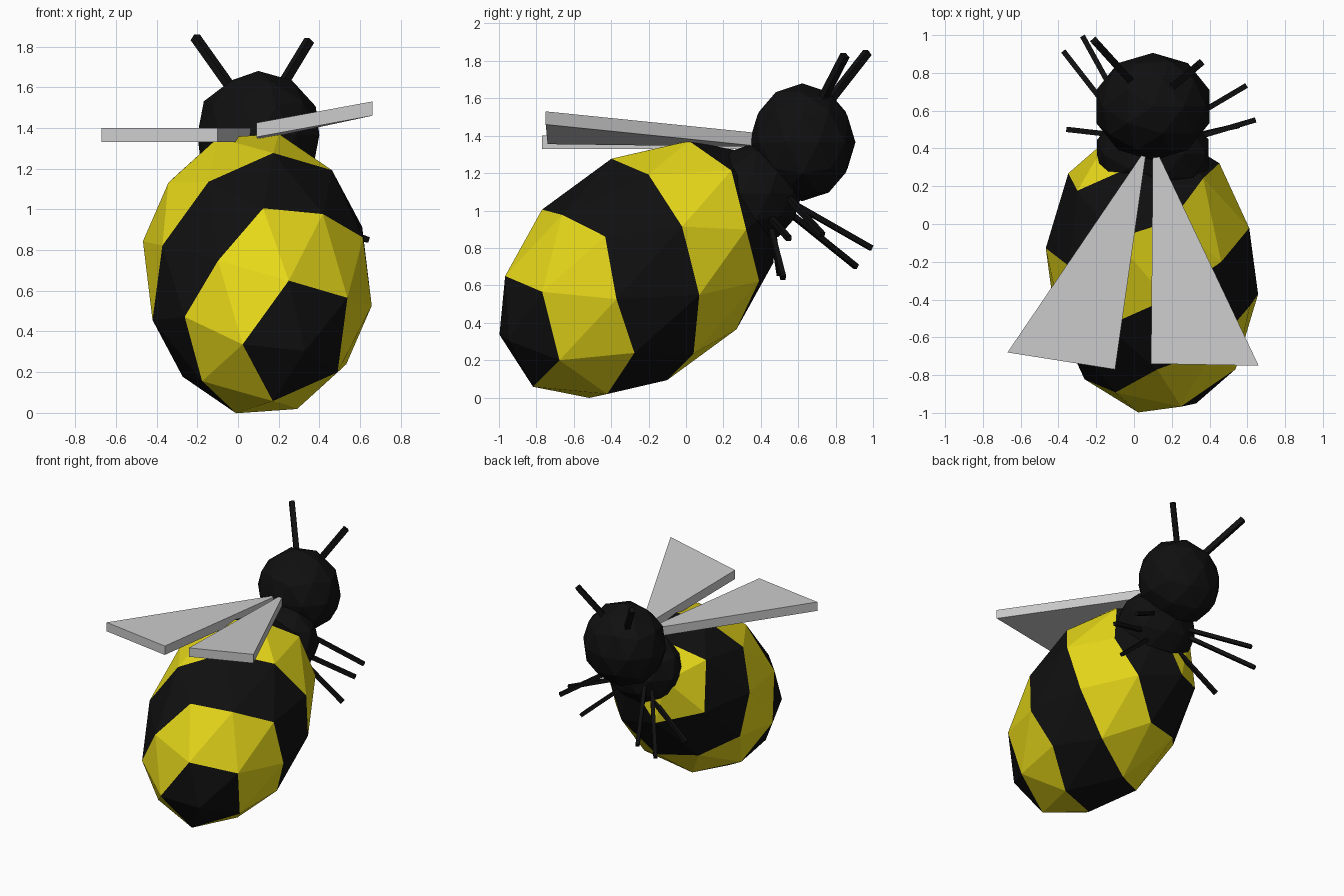
import bpy, bmesh
from mathutils import Matrix, Vector

if "Cube" in bpy.data.objects:
    bpy.data.objects.remove(bpy.data.objects["Cube"])


def material(name, rgb):
    m = bpy.data.materials.new(name)
    m.diffuse_color = (*rgb, 1)
    m.use_nodes = True
    m.node_tree.nodes["Principled BSDF"].inputs["Base Color"].default_value = m.diffuse_color
    return m


BLACK = material("black", (0.005, 0.005, 0.005))
YELLOW = material("yellow", (0.8, 0.69, 0.01))


def make_object(name, bm, mats=()):
    mesh = bpy.data.meshes.new(name)
    bm.normal_update()
    bm.to_mesh(mesh)
    bm.free()
    for m in mats:
        mesh.materials.append(m)
    ob = bpy.data.objects.new(name, mesh)
    bpy.context.collection.objects.link(ob)
    return ob


def ball(name, centre, radii):
    bm = bmesh.new()
    bmesh.ops.create_icosphere(bm, subdivisions=2, radius=1,
                               matrix=Matrix.LocRotScale(centre, None, radii))
    make_object(name, bm, [BLACK])


def stick(name, start, end, width):
    a, b = Vector(start), Vector(end)
    d = b - a
    rot = d.to_track_quat('Z', 'Y')
    bm = bmesh.new()
    bmesh.ops.create_cube(bm, size=1, matrix=Matrix.LocRotScale(
        (a + b) / 2, rot, Vector((width, width, d.length))))
    make_object(name, bm, [BLACK])


def wing(name, corners, thickness):
    # triangular slab, extruded upward from its underside
    bm = bmesh.new()
    low = [bm.verts.new(c) for c in corners]
    face = bm.faces.new(low)
    out = bmesh.ops.extrude_face_region(bm, geom=[face], use_keep_orig=True)
    top = [g for g in out['geom'] if isinstance(g, bmesh.types.BMVert)]
    bmesh.ops.translate(bm, verts=top, vec=(0, 0, thickness))
    bmesh.ops.recalc_face_normals(bm, faces=bm.faces)
    make_object(name, bm)


# striped abdomen: bands follow the rings of the sphere around its tilted pole
bm = bmesh.new()
bmesh.ops.create_icosphere(bm, subdivisions=2, radius=1)
for f in bm.faces:
    z = f.calc_center_median().z
    f.material_index = sum(z < t for t in (0.82, 0.47, 0, -0.47, -0.82)) % 2
side, across, pole = (-0.085, -0.231, 0.548), (-0.515, -0.229, -0.229), (0.234, -0.70, -0.38)
shape = Matrix((side, across, pole)).transposed().to_4x4()
bm.transform(Matrix.Translation((0.095, -0.25, 0.685)) @ shape)
make_object("abdomen", bm, [BLACK, YELLOW])

# thorax and head
ball("thorax", Vector((0.1, 0.37, 1.09)), Vector((0.31, 0.25, 0.27)))
ball("head", Vector((0.1, 0.622, 1.365)), Vector((0.315, 0.284, 0.315)))

# wings
wing("left_wing", [(0.068, 0.406, 1.33), (-0.67, -0.68, 1.33), (-0.1, -0.77, 1.33)], 0.07)
wing("right_wing", [(0.1, 0.43, 1.34), (0.09, -0.74, 1.355), (0.66, -0.75, 1.46)], 0.07)

# antennae
stick("left_antenna", (0.035, 0.70, 1.5), (-0.21, 0.97, 1.845), 0.038)
stick("right_antenna", (0.15, 0.68, 1.5), (0.35, 0.85, 1.83), 0.038)

# legs
legs = {
    "left_front_leg": ((0.0, 0.5, 1.08), (-0.27, 0.99, 0.80)),
    "left_middle_leg": ((-0.05, 0.5, 1.03), (-0.37, 0.91, 0.70)),
    "left_rear_leg": ((0.0, 0.46, 0.92), (-0.35, 0.50, 0.66)),
    "right_front_leg": ((0.2, 0.5, 1.12), (0.59, 0.73, 0.87)),
    "right_middle_leg": ((0.2, 0.42, 1.0), (0.64, 0.55, 0.85)),
    "right_rear_leg": ((0.2, 0.44, 0.95), (0.55, 0.52, 0.64)),
}
for name, (start, end) in legs.items():
    stick(name, start, end, 0.028)
